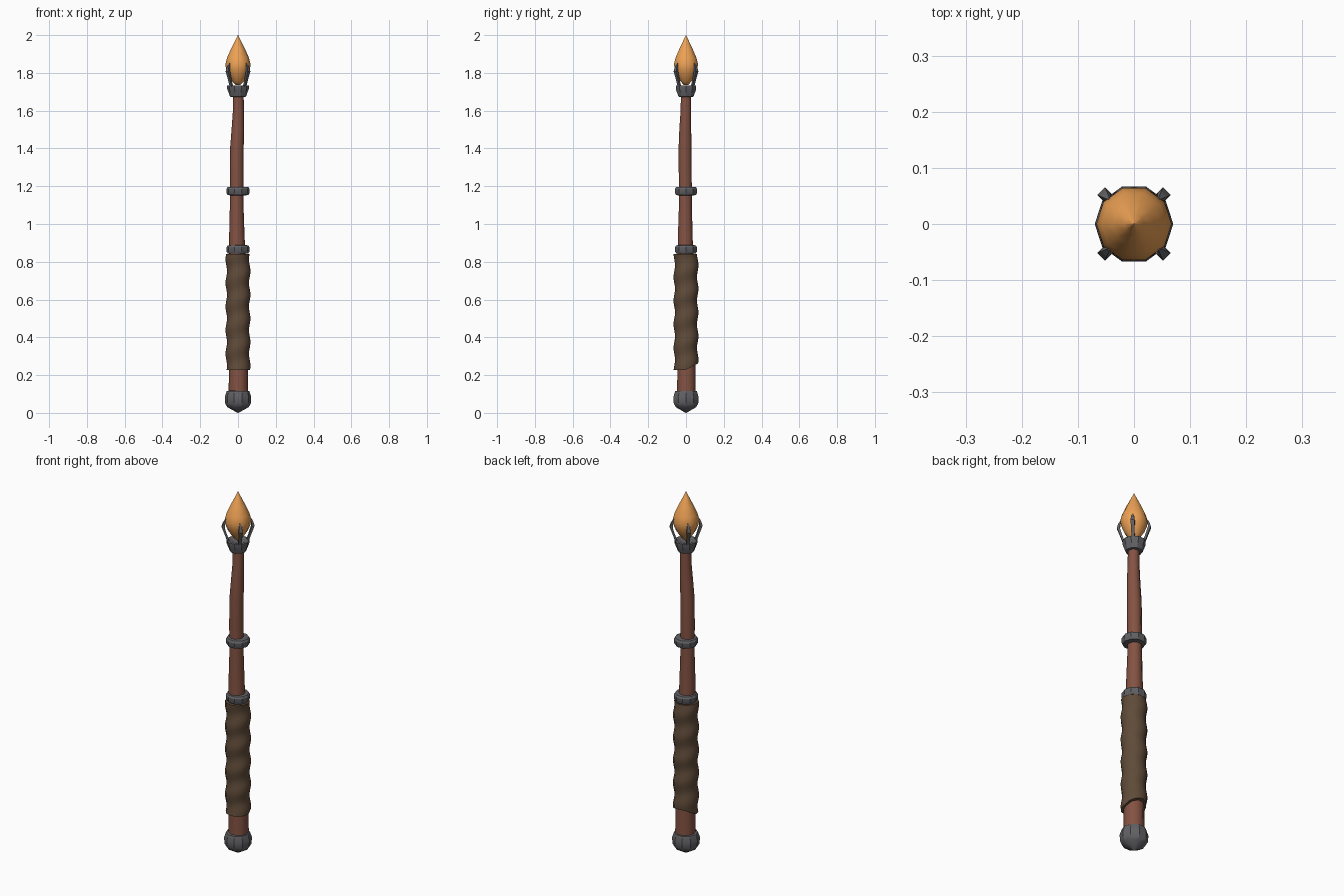
import bpy, bmesh, math
from mathutils import Vector

if "Cube" in bpy.data.objects:
    bpy.data.objects.remove(bpy.data.objects["Cube"])


def material(name, col):
    m = bpy.data.materials.new(name)
    m.diffuse_color = (*col, 1)
    m.use_nodes = True
    m.node_tree.nodes["Principled BSDF"].inputs["Base Color"].default_value = m.diffuse_color
    return m


wood = material("wood", (0.23, 0.085, 0.055))
leather = material("leather", (0.115, 0.07, 0.04))
metal = material("metal", (0.12, 0.12, 0.13))
amber = material("amber", (0.85, 0.36, 0.09))


def finish(name, bm, mat, angle=30):
    bmesh.ops.remove_doubles(bm, verts=bm.verts, dist=1e-5)
    bmesh.ops.recalc_face_normals(bm, faces=bm.faces)
    me = bpy.data.meshes.new(name)
    bm.to_mesh(me)
    bm.free()
    ob = bpy.data.objects.new(name, me)
    bpy.context.collection.objects.link(ob)
    me.materials.append(mat)
    bpy.ops.object.select_all(action='DESELECT')
    ob.select_set(True)
    bpy.context.view_layer.objects.active = ob
    if angle:
        bpy.ops.object.shade_smooth_by_angle(angle=math.radians(angle))
    return ob


def skin(bm, rings, caps=True):
    """Bridge a list of point rings into a tube."""
    vs = [[bm.verts.new(p) for p in r] for r in rings]
    n = len(vs[0])
    for a, b in zip(vs, vs[1:]):
        for i in range(n):
            j = (i + 1) % n
            bm.faces.new((a[i], a[j], b[j], b[i]))
    if caps:
        bm.faces.new(vs[0][::-1])
        bm.faces.new(vs[-1])


def loft(name, sections, n, mat, angle=30):
    """Sections are (z, radius, centre x, centre y)."""
    bm = bmesh.new()
    rings = []
    for z, r, *c in sections:
        cx, cy = c or (0, 0)
        rings.append([(cx + r * math.cos(2 * math.pi * i / n),
                       cy + r * math.sin(2 * math.pi * i / n), z) for i in range(n)])
    skin(bm, rings)
    return finish(name, bm, mat, angle)


# Slightly crooked, tapering wooden shaft
loft("shaft", [(0.06, 0.052, 0.002, 0.002), (0.25, 0.05, 0.002, 0.002),
               (0.80, 0.045, -0.003, -0.002), (0.93, 0.041, -0.006, -0.004),
               (1.10, 0.036, -0.007, -0.003), (1.25, 0.036, -0.007, -0.004),
               (1.40, 0.036, -0.006, -0.005), (1.50, 0.033, -0.001, -0.004),
               (1.60, 0.029, 0.002, -0.001), (1.70, 0.028, 0.002, 0.0)], 10, wood, 40)

# Pommel with a shallow pointed base
loft("pommel", [(0.0, 0.002), (0.03, 0.056), (0.05, 0.068), (0.085, 0.07),
                (0.115, 0.06), (0.118, 0.045)], 10, metal)

# Metal bands
for name, z in (("lower_band", 0.865), ("upper_band", 1.174)):
    loft(name, [(z - 0.022, 0.045), (z - 0.02, 0.055), (z - 0.01, 0.061),
                (z + 0.012, 0.061), (z + 0.021, 0.055), (z + 0.023, 0.045)], 10, metal)

# Spiral leather grip: the bulge climbs around the shaft, hem rises at the back
bm = bmesh.new()
N, ROWS, PITCH = 12, 40, 0.125
rings = []
for k in range(ROWS + 1):
    ring = []
    for i in range(N):
        a = 2 * math.pi * i / N
        low = 0.228 + 0.035 * max(0, math.sin(a))
        z = low + (0.842 - low) * k / ROWS
        r = 0.062 + 0.004 * math.cos(2 * math.pi * z / PITCH - a)
        ring.append((r * math.cos(a), r * math.sin(a), z))
    rings.append(ring)
skin(bm, rings)
finish("grip_wrap", bm, leather, 40)

# Flared socket under the crystal, hollowed at the top
loft("socket", [(1.672, 0.03), (1.674, 0.042), (1.715, 0.057), (1.732, 0.057),
                (1.734, 0.048), (1.722, 0.02)], 10, metal)

# Flame-shaped crystal
loft("crystal", [(1.735, 0.012), (1.755, 0.03), (1.785, 0.05), (1.815, 0.062),
                 (1.845, 0.067), (1.88, 0.058), (1.925, 0.038), (1.965, 0.018),
                 (2.0, 0.001)], 10, amber, 60)

# Four bent prongs holding the crystal
path = [(0.045, 1.715, 0.008), (0.060, 1.76, 0.008), (0.076, 1.808, 0.010),
        (0.071, 1.832, 0.007), (0.063, 1.852, 0.002)]
for k in range(4):
    a = math.radians(45 + 90 * k)
    out = Vector((math.cos(a), math.sin(a), 0))
    side = Vector((-out.y, out.x, 0))
    bm = bmesh.new()
    skin(bm, [[out * (r + u * w * 0.7) + side * v * w + Vector((0, 0, z))
               for u, v in ((-1, -1), (1, -1), (1, 1), (-1, 1))] for r, z, w in path])
    finish(f"prong_{k + 1}", bm, metal, 0)
